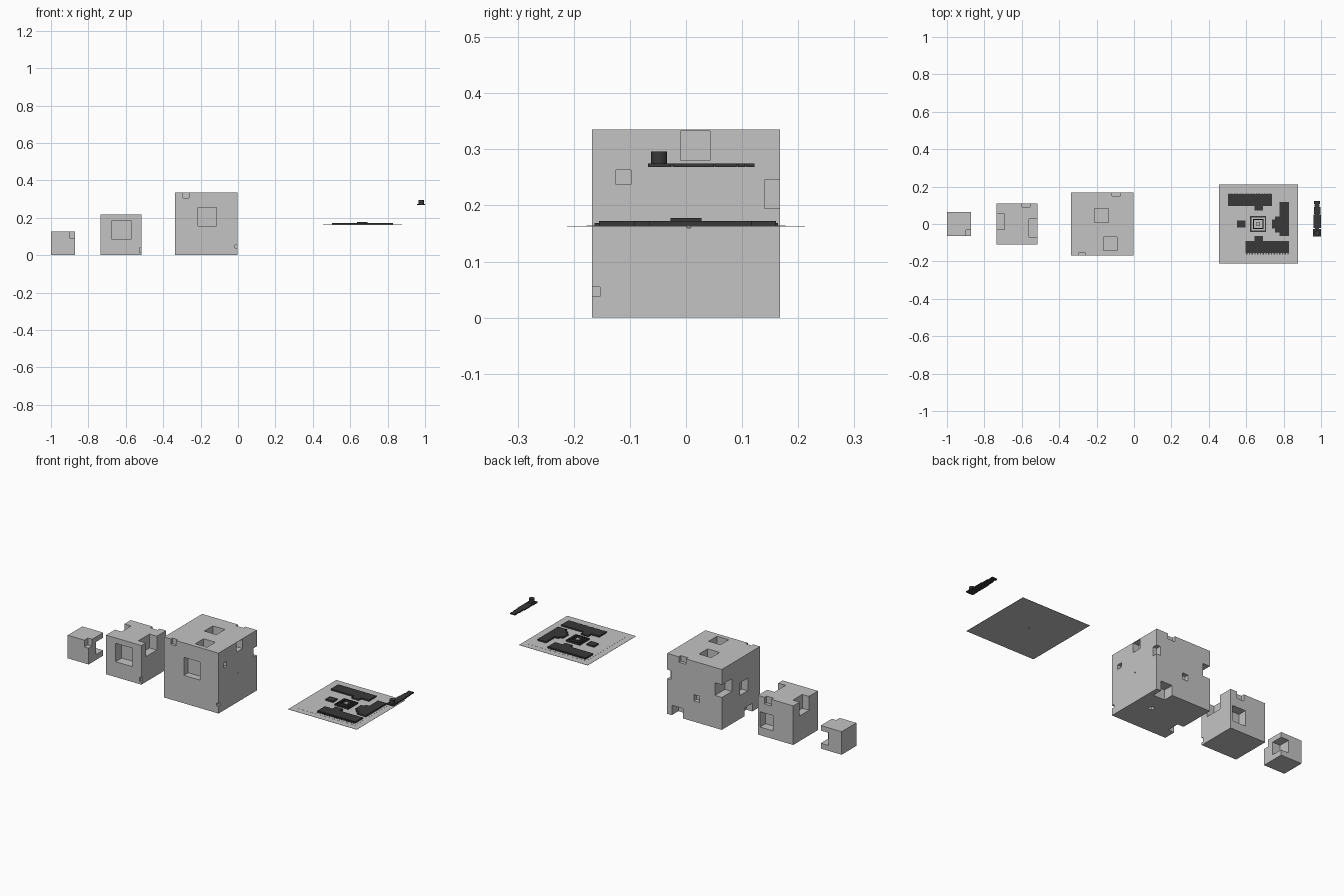
import bpy, bmesh, math
from mathutils import Vector, Matrix

old = bpy.data.objects.get("Cube")
if old:
    bpy.data.objects.remove(old, do_unlink=True)


def make_material(name, value):
    mat = bpy.data.materials.new(name)
    mat.use_nodes = True
    colour = (value, value, value, 1)
    mat.diffuse_color = colour
    mat.node_tree.nodes["Principled BSDF"].inputs["Base Color"].default_value = colour
    return mat


GREY = make_material("light grey", 0.55)
DARK = make_material("charcoal", 0.04)


def add_box(bm, x0, x1, y0, y1, z0, z1):
    size = Vector((x1 - x0, y1 - y0, z1 - z0))
    middle = Vector((x0 + x1, y0 + y1, z0 + z1)) / 2
    bmesh.ops.create_cube(bm, size=1, matrix=Matrix.Translation(middle) @ Matrix.Diagonal(size).to_4x4())


def finish(name, bm, mat):
    mesh = bpy.data.meshes.new(name)
    bm.to_mesh(mesh)
    bm.free()
    mesh.materials.append(mat)
    obj = bpy.data.objects.new(name, mesh)
    bpy.context.collection.objects.link(obj)
    return obj


def boxes(name, mat, items):
    bm = bmesh.new()
    for item in items:
        add_box(bm, *item)
    return finish(name, bm, mat)


def notched_cube(name, x0, size, cuts):
    """Cube with square recesses; each cutter overshoots any outer face it touches."""
    low = (x0, -size / 2, 0)
    cube = boxes(name, GREY, [(x0, x0 + size, -size / 2, size / 2, 0, size)])
    bpy.context.view_layer.objects.active = cube
    for cut in cuts:
        box = list(cut)
        for axis in range(3):
            if box[axis * 2] <= low[axis] + 0.001:
                box[axis * 2] = low[axis] - 0.02
            if box[axis * 2 + 1] >= low[axis] + size - 0.001:
                box[axis * 2 + 1] = low[axis] + size + 0.02
        cutter = boxes("cutter", GREY, [box])
        cutter.hide_render = True
        mod = cube.modifiers.new("recess", "BOOLEAN")
        mod.object, mod.operation, mod.solver = cutter, "DIFFERENCE", "EXACT"
        bpy.ops.object.modifier_apply(modifier=mod.name)
        bpy.data.objects.remove(cutter, do_unlink=True)


# Three cubes with recesses
notched_cube("small_cube", -1.0, 0.128, [
    (-0.898, -0.872, -0.064, -0.033, 0.09, 0.128),
    (-0.92, -0.872, 0.0, 0.064, 0.03, 0.1),
])
notched_cube("medium_cube", -0.734, 0.217, [
    (-0.675, -0.572, -0.109, -0.055, 0.085, 0.187),
    (-0.527, -0.517, -0.109, -0.097, 0.015, 0.04),
    (-0.734, -0.693, -0.03, 0.053, 0.14, 0.217),
    (-0.562, -0.517, -0.07, 0.027, 0.14, 0.217),
    (-0.6, -0.557, 0.09, 0.109, 0.18, 0.217),
    (-0.61, -0.53, 0.06, 0.109, 0.045, 0.13),
])
notched_cube("large_cube", -0.337, 0.335, [
    # front and right faces
    (-0.215, -0.115, -0.168, -0.13, 0.155, 0.255),
    (-0.295, -0.262, -0.168, -0.153, 0.305, 0.335),
    (-0.016, 0, -0.168, -0.153, 0.038, 0.055),
    (-0.02, 0, -0.125, -0.098, 0.237, 0.263),
    (-0.025, 0, 0.14, 0.168, 0.195, 0.245),
    (-0.04, 0, -0.01, 0.043, 0.28, 0.333),
    (-0.01, 0, 0.003, 0.008, 0.16, 0.165),
    # top and bottom
    (-0.212, -0.137, 0.007, 0.082, 0.29, 0.335),
    (-0.162, -0.09, -0.143, -0.07, 0.29, 0.335),
    (-0.115, -0.09, -0.005, 0.02, 0, 0.02),
    # back and left faces
    (-0.117, -0.073, 0.15, 0.168, 0.305, 0.335),
    (-0.2, -0.165, 0.145, 0.168, 0.115, 0.15),
    (-0.1, -0.03, 0.11, 0.168, 0, 0.055),
    (-0.337, -0.295, 0.08, 0.168, 0.18, 0.25),
    (-0.337, -0.3, -0.06, 0.01, 0.13, 0.2),
    (-0.337, -0.3, -0.1, -0.03, 0, 0.045),
])

# Thin base plate with a slightly raised inner panel
boxes("base_plate", GREY, [
    (0.455, 0.877, -0.212, 0.212, 0.1625, 0.1635),
    (0.49, 0.842, -0.177, 0.177, 0.163, 0.164),
])

# Dark blocks on the plate
FLOOR, ROOF = 0.1635, 0.172
boxes("plate_blocks", DARK, [(*b, FLOOR, ROOF) for b in (
    (0.503, 0.737, 0.095, 0.16),
    (0.597, 0.83, -0.155, -0.092),
    (0.777, 0.83, -0.065, 0.117),
    (0.755, 0.777, -0.045, 0.04),
    (0.738, 0.755, -0.025, 0.025),
    (0.55, 0.597, -0.02, 0.02),
    (0.645, 0.69, 0.073, 0.095),
    (0.645, 0.69, -0.092, -0.065),
)])

# Rows of ribs along the outer sides of the long blocks
ribs = []
for i in range(16):
    step = i * 0.0147
    ribs.append((0.505 + step, 0.512 + step, 0.16, 0.164, FLOOR, 0.169))
    ribs.append((0.599 + step, 0.606 + step, -0.163, -0.155, FLOOR, 0.169))
boxes("block_ribs", DARK, ribs)

# Central square frame with a small block inside
frame = []
for outer, inner, top in ((0.043, 0.036, 0.172), (0.028, 0.022, 0.178)):
    for s in (-1, 1):
        a, b = sorted((s * outer, s * inner))
        frame.append((0.664 + a, 0.664 + b, -outer, outer, FLOOR, top))
        frame.append((0.664 - inner, 0.664 + inner, a, b, FLOOR, top))
boxes("centre_frame", DARK, frame)
boxes("centre_block", GREY, [(0.654, 0.674, -0.01, 0.01, FLOOR, 0.174),
                             (0.659, 0.669, 0.0, 0.01, 0.161, FLOOR)])

# Floating segmented arm
arm = [(0.958, 1.0, -0.068, -0.027), (0.968, 0.99, -0.03, 0.12)]
for y0, y1, half in ((-0.022, 0.05, 0.02), (0.053, 0.09, 0.017),
                     (0.093, 0.105, 0.014), (0.108, 0.122, 0.016)):
    arm.append((0.979 - half, 0.979 + half, y0, y1))
boxes("arm_segments", DARK, [(*a, 0.269 + 0.0003 * (i == 1), 0.275 - 0.0003 * (i == 1))
                             for i, a in enumerate(arm)])

# Round cap on the arm
bm = bmesh.new()
bmesh.ops.create_cone(bm, cap_ends=True, segments=24, radius1=0.0145, radius2=0.0145, depth=0.022,
                      matrix=Matrix.Translation((0.98, -0.048, 0.285)))
cap = finish("arm_cap", bm, DARK)
bpy.ops.object.select_all(action="DESELECT")
cap.select_set(True)
bpy.context.view_layer.objects.active = cap
bpy.ops.object.shade_smooth_by_angle(angle=math.radians(35))
